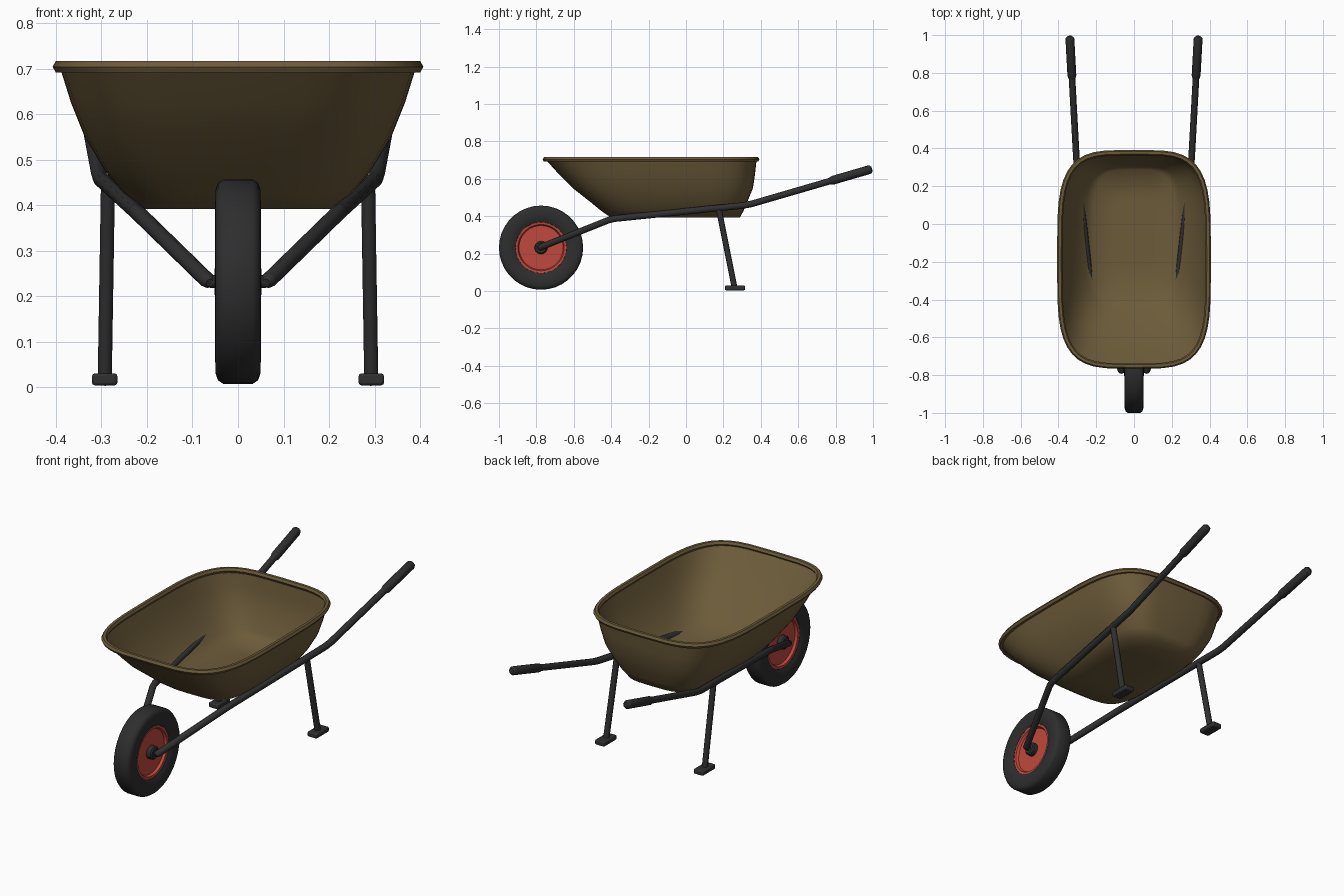
import bpy, bmesh
from math import cos, sin, pi, copysign
from mathutils import Vector

cube = bpy.data.objects.get("Cube")
if cube:
    bpy.data.objects.remove(cube, do_unlink=True)


def material(name, rgb):
    m = bpy.data.materials.new(name)
    m.use_nodes = True
    m.diffuse_color = (*rgb, 1)
    m.node_tree.nodes["Principled BSDF"].inputs["Base Color"].default_value = (*rgb, 1)
    return m


olive = material("olive brown paint", (0.15, 0.105, 0.042))
red = material("red paint", (0.52, 0.066, 0.045))
black = material("black metal", (0.029, 0.029, 0.030))
rubber = material("black rubber", (0.027, 0.027, 0.028))


def activate(ob):
    bpy.ops.object.select_all(action='DESELECT')
    ob.select_set(True)
    bpy.context.view_layer.objects.active = ob


def add_object(name, data, mat):
    ob = bpy.data.objects.new(name, data)
    bpy.context.collection.objects.link(ob)
    data.materials.append(mat)
    activate(ob)
    return ob


def smooth(angle):
    bpy.ops.object.shade_smooth_by_angle(angle=angle)


def tube(name, points, radius, mat, cyclic=False, sides=2):
    """Round bar through points; a fourth value scales the radius there."""
    cu = bpy.data.curves.new(name, 'CURVE')
    cu.dimensions = '3D'
    cu.bevel_depth = radius
    cu.bevel_resolution = sides
    cu.use_fill_caps = not cyclic
    sp = cu.splines.new('POLY')
    sp.points.add(len(points) - 1)
    for p, co in zip(sp.points, points):
        p.co = (*co[:3], 1)
        p.radius = co[3] if len(co) > 3 else 1
    sp.use_cyclic_u = cyclic
    ob = add_object(name, cu, mat)
    bpy.ops.object.convert(target='MESH')
    smooth(0.9)
    return ob


def rounded(a, front, back, n=4, count=44):
    """Rounded rectangle outline between two y values."""
    mid, b = (front + back) / 2, (back - front) / 2
    pts = []
    for i in range(count):
        c, s = cos(2 * pi * i / count), sin(2 * pi * i / count)
        pts.append((a * copysign(abs(c) ** (2 / n), c),
                    mid + b * copysign(abs(s) ** (2 / n), s)))
    return pts


def skin(name, rings, mat, cap=False, angle=0.7):
    """Join closed rings of points with quads."""
    bm = bmesh.new()
    loops = [[bm.verts.new(p) for p in ring] for ring in rings]
    for lo, hi in zip(loops, loops[1:]):
        for i in range(len(lo)):
            j = (i + 1) % len(lo)
            bm.faces.new((lo[i], lo[j], hi[j], hi[i]))
    if cap:
        bm.faces.new(loops[0][::-1])
    bmesh.ops.remove_doubles(bm, verts=bm.verts, dist=1e-5)
    bmesh.ops.recalc_face_normals(bm, faces=bm.faces)
    me = bpy.data.meshes.new(name)
    bm.to_mesh(me)
    bm.free()
    ob = add_object(name, me, mat)
    smooth(angle)
    return ob


# Tray: half width, front y, back y, height, from floor to lip
levels = [(0.10, -0.22, 0.13, 0.392), (0.215, -0.40, 0.288, 0.392),
          (0.255, -0.455, 0.308, 0.43), (0.292, -0.51, 0.327, 0.475),
          (0.337, -0.605, 0.358, 0.55), (0.367, -0.68, 0.369, 0.625),
          (0.392, -0.752, 0.378, 0.705)]
skin("tray", [[(x, y, z) for x, y in rounded(a, f, b)] for a, f, b, z in levels],
     olive, cap=True, angle=1.3)
tube("tray_rim", [(x, y, 0.704) for x, y in rounded(0.393, -0.752, 0.378)],
     0.0145, olive, cyclic=True, sides=1)

# Wheel, turned about its axle
AXLE = Vector((0, -0.775, 0.232))


def lathe(name, profile, mat, count=36, angle=0.7):
    rings = [[(x, AXLE.y + r * cos(2 * pi * i / count), AXLE.z + r * sin(2 * pi * i / count))
              for i in range(count)] for x, r in profile]
    return skin(name, rings, mat, angle=angle)


def both_sides(half):
    return half + [(-x, r) for x, r in reversed(half)]


lathe("tyre", both_sides([(0.030, 0.133), (0.038, 0.136), (0.046, 0.152), (0.050, 0.178),
                          (0.049, 0.203), (0.044, 0.217), (0.032, 0.225)]), rubber)
lathe("wheel_disc", both_sides([(0.022, 0), (0.022, 0.118), (0.035, 0.124),
                                (0.037, 0.137)]), red)
lathe("wheel_hub", both_sides([(0.052, 0), (0.052, 0.028), (0.046, 0.035)]),
      black, count=16)
tube("axle", [(-0.062, *AXLE.yz), (0.062, *AXLE.yz)], 0.014, black)

# Frame bars, grips, legs and feet
for side, s in (("left", 1), ("right", -1)):
    start = Vector((s * 0.068, AXLE.y, 0.235))
    bend = Vector((s * 0.222, -0.40, 0.385))
    rear = Vector((s * 0.304, 0.33, 0.460))
    tip = Vector((s * 0.340, 0.990, 0.652))
    lead = (start - bend).normalized()
    tube(side + "_frame_bar",
         [(*(start + lead * 0.016), 0.5), (*(start + lead * 0.010), 0.85), start,
          bend.lerp(start, 0.04), bend.lerp(rear, 0.02),
          rear.lerp(bend, 0.03), rear.lerp(tip, 0.03), rear.lerp(tip, 0.75)],
         0.0175, black)
    run = [(0.66, 0.7), (0.69, 1), (0.985, 1), (0.998, 0.85), (1.006, 0.5)]
    tube(side + "_grip", [(*rear.lerp(tip, t), r) for t, r in run], 0.0235, rubber)
    tube(side + "_leg", [(s * 0.286, 0.176, 0.435), (s * 0.293, 0.262, 0.006)],
         0.0155, black)
    bpy.ops.mesh.primitive_cube_add(size=1, location=(s * 0.293, 0.262, 0.017))
    foot = bpy.context.object
    foot.name = side + "_foot"
    foot.scale = (0.056, 0.108, 0.026)
    bpy.ops.object.transform_apply(location=False, rotation=False, scale=True)
    foot.data.materials.append(black)
    bev = foot.modifiers.new("soft edges", 'BEVEL')
    bev.width = 0.006
    bev.segments = 2
    smooth(0.7)
